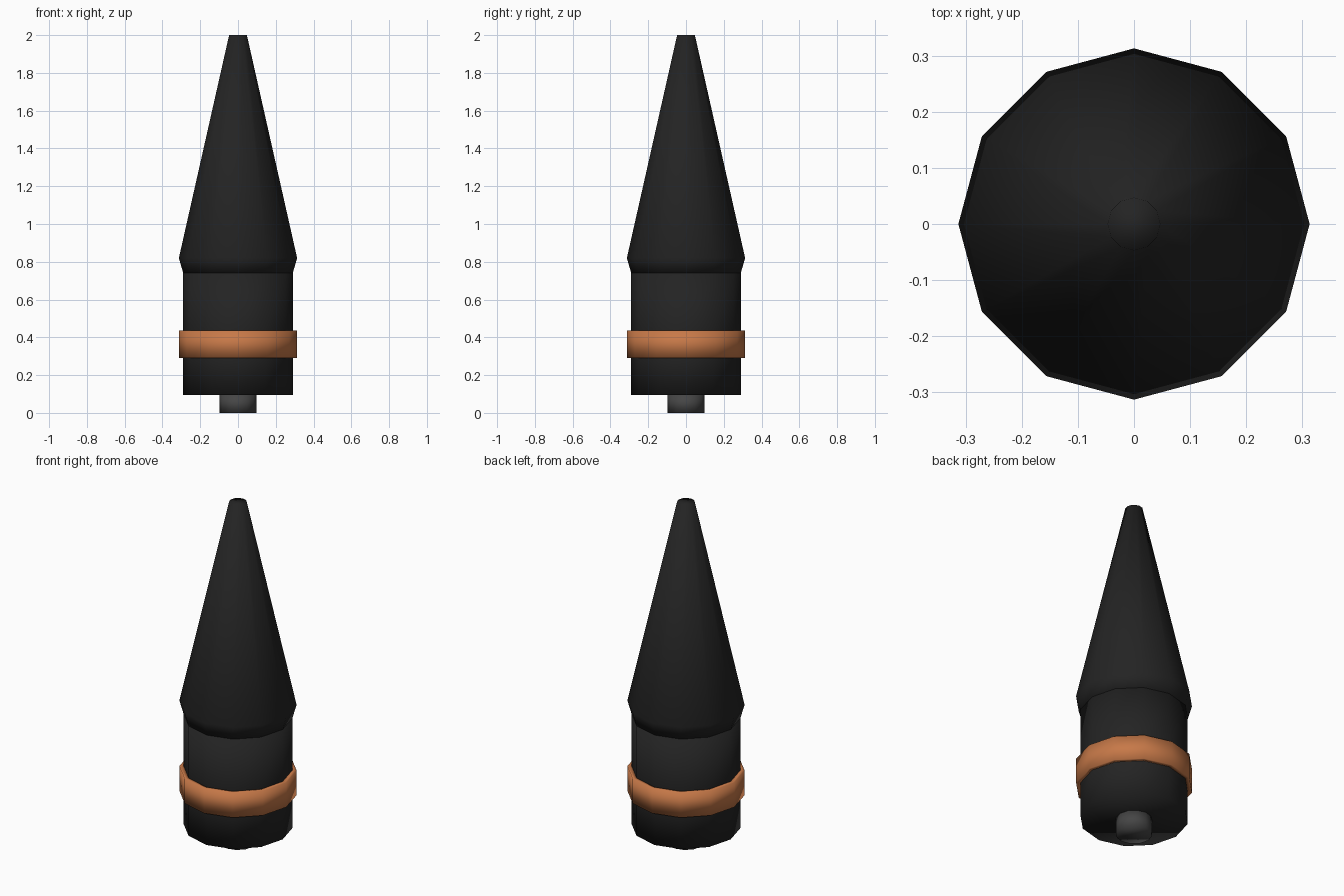
import bpy, bmesh
from math import cos, sin, tau

if "Cube" in bpy.data.objects:
    bpy.data.objects.remove(bpy.data.objects["Cube"])

SIDES = 12


def material(name, rgb):
    m = bpy.data.materials.new(name)
    m.diffuse_color = (*rgb, 1)
    m.use_nodes = True
    m.node_tree.nodes["Principled BSDF"].inputs["Base Color"].default_value = m.diffuse_color
    return m


def lathe(name, profile, mat, closed=False):
    """Spin (radius, z) points round z; cap both ends, or close the profile into a ring."""
    bm = bmesh.new()
    rings = [[bm.verts.new((r * cos(tau * i / SIDES), r * sin(tau * i / SIDES), z))
              for i in range(SIDES)] for r, z in profile]
    pairs = list(zip(rings, rings[1:]))
    if closed:
        pairs.append((rings[-1], rings[0]))
    else:
        bm.faces.new(rings[0][::-1])
        bm.faces.new(rings[-1])
    for a, b in pairs:
        for i in range(SIDES):
            j = (i + 1) % SIDES
            bm.faces.new((a[i], a[j], b[j], b[i]))
    bmesh.ops.recalc_face_normals(bm, faces=bm.faces)
    for f in bm.faces:
        f.smooth = True
    me = bpy.data.meshes.new(name)
    bm.to_mesh(me)
    bm.free()
    me.materials.append(mat)
    ob = bpy.data.objects.new(name, me)
    bpy.context.collection.objects.link(ob)
    return ob


black = material("black_metal", (0.017, 0.017, 0.017))
copper = material("copper", (0.57, 0.19, 0.065))
grey = material("dark_grey", (0.06, 0.06, 0.06))

# Base fuse stub
lathe("base_stub", [(0.097, 0), (0.097, 0.095)], grey)
# Cylindrical body
lathe("body", [(0.29, 0.095), (0.29, 0.29), (0.29, 0.435), (0.29, 0.74)], black)
# Raised driving band
lathe("band", [(0.29, 0.29), (0.313, 0.29), (0.313, 0.435), (0.29, 0.435)], copper, closed=True)
# Flared collar and tapering nose
lathe("nose", [(0.29, 0.74), (0.313, 0.82), (0.047, 2.0)], black)
